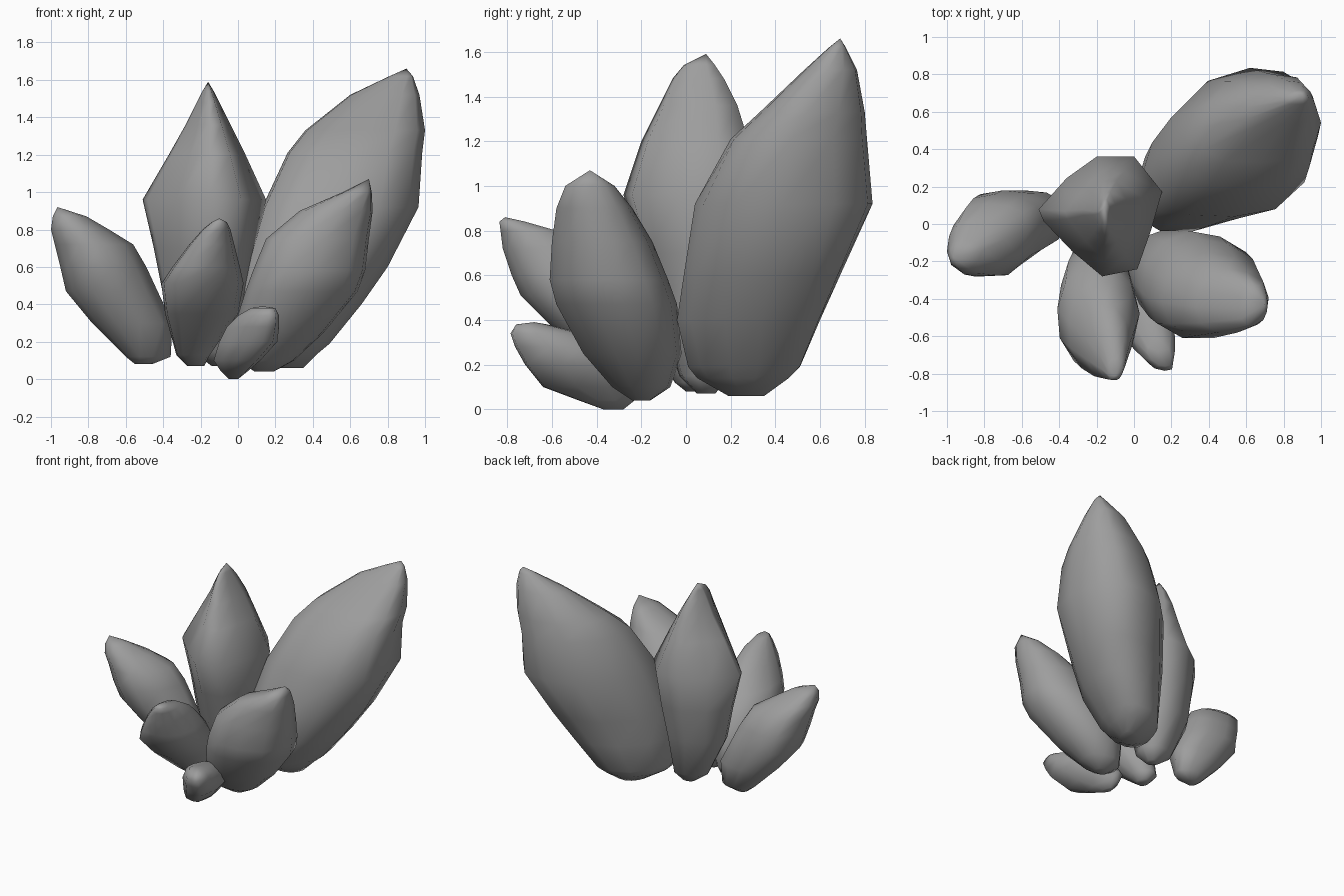
import bpy, bmesh, math

grey = bpy.data.materials.new("crystal_grey")
grey.diffuse_color = (.34, .34, .34, 1)


def crystal(name, low, high, rings, tip):
    """Stack sections (points in a -1..1 box, blending from low to high)
    in level rings (z, x0, x1, y0, y1) up to a pointed tip."""
    bm = bmesh.new()
    n = len(low)
    loops = []
    for z, x0, x1, y0, y1 in rings:
        k = min(1, 1.4 * (z - rings[0][0]) / (tip[2] - rings[0][0]))
        loop = []
        for (a, b), (c, d) in zip(low, high):
            u, v = a + (c - a) * k, b + (d - b) * k
            loop.append(bm.verts.new(((x0 + x1) / 2 + (x1 - x0) / 2 * u,
                                      (y0 + y1) / 2 + (y1 - y0) / 2 * v, z)))
        loops.append(loop)
    bm.faces.new(loops[0][::-1])
    for a, b in zip(loops, loops[1:]):
        for i in range(n):
            j = (i + 1) % n
            bm.faces.new((a[i], a[j], b[j], b[i]))
    apex = bm.verts.new(tip)
    top = loops[-1]
    for i in range(n):
        bm.faces.new((top[i], top[(i + 1) % n], apex))
    bmesh.ops.recalc_face_normals(bm, faces=bm.faces)
    me = bpy.data.meshes.new(name)
    bm.to_mesh(me)
    bm.free()
    me.materials.append(grey)
    ob = bpy.data.objects.new(name, me)
    bpy.context.collection.objects.link(ob)
    bpy.ops.object.select_all(action='DESELECT')
    ob.select_set(True)
    bpy.context.view_layer.objects.active = ob
    bpy.ops.object.shade_smooth_by_angle(angle=math.radians(75))


# Largest crystal, leaning to the back right
crystal("large_crystal",
        [(1, .3), (.93, .8), (.6, 1), (.1, 1), (-.4, .75), (-.85, .2),
         (-1, -.3), (-.95, -.8), (-.6, -1), (-.1, -1), (.5, -.75), (.88, -.2)],
        [(1, -.1), (.86, .5), (.6, .93), (.2, 1), (-.35, .85), (-.85, .35),
         (-1, -.2), (-.97, -.72), (-.6, -.97), (0, -1), (.5, -.95), (.87, -.65)],
        [(.06, .18, .35, .19, .35), (.14, .04, .43, .05, .46),
         (.19, .01, .49, .01, .51), (.40, .01, .66, -.04, .60),
         (.60, .04, .80, -.01, .69), (.92, .13, .965, .04, .835),
         (1.21, .265, .985, .20, .81), (1.33, .36, 1.0, .33, .80),
         (1.52, .60, .97, .53, .765), (1.62, .81, .935, .64, .715)],
        (.90, .69, 1.66))

# Upright middle crystal
crystal("middle_crystal",
        [(1, .3), (.55, 1), (-.06, 1), (-.75, .75), (-1, .12), (-.92, -.2),
         (-.5, -.7), (.03, -1), (.6, -.88), (.85, -.3)],
        [(1, .44), (.55, 1), (-.06, 1), (-.5, .62), (-1, .12), (-.92, -.05),
         (-.45, -.55), (.03, -1), (.6, -.88), (.82, -.2)],
        [(.07, -.14, -.05, .05, .13), (.15, -.25, .02, -.03, .20),
         (.45, -.40, .06, -.13, .28), (.70, -.45, .10, -.20, .33),
         (.96, -.51, .15, -.28, .36), (1.20, -.37, .04, -.20, .28),
         (1.36, -.28, -.04, -.12, .23), (1.48, -.22, -.10, -.06, .17),
         (1.54, -.19, -.13, -.01, .13)],
        (-.16, .09, 1.59))

# Left leaning crystal
left = [(1, .1), (.88, .6), (.45, .93), (-.1, 1), (-.6, .9), (-.93, .4),
        (-1, -.15), (-.85, -.65), (-.4, -1), (.2, -.97), (.75, -.6)]
left_top = [(1, .3), (.85, .75)] + left[2:10] + [(.75, -.45)]
crystal("left_crystal", left, left_top,
        [(.08, -.55, -.46, 0, .08), (.12, -.60, -.36, -.05, .13),
         (.30, -.78, -.35, -.16, .18), (.47, -.92, -.43, -.24, .18),
         (.60, -.95, -.49, -.28, .16), (.72, -.98, -.56, -.28, .11),
         (.80, -1.0, -.69, -.27, .02), (.87, -.99, -.81, -.24, -.09)],
        (-.965, -.18, .92))

# Front right crystal
right = [(1, .1), (.85, .6), (.4, .9), (-.1, 1), (-.6, .8), (-.93, .35),
         (-1, -.2), (-.86, -.7), (-.4, -1), (.15, -1), (.7, -.75), (.95, -.35)]
crystal("front_right_crystal", right, right,
        [(.04, .09, .19, -.24, -.16), (.10, 0, .30, -.33, -.07),
         (.25, -.03, .46, -.46, -.02), (.47, .04, .64, -.58, -.04),
         (.58, .08, .68, -.61, -.08), (.75, .15, .70, -.60, -.15),
         (.90, .33, .72, -.58, -.24), (1.0, .56, .715, -.54, -.32)],
        (.70, -.43, 1.07))

# Front left crystal
front = [(1, 0), (.8, .6), (.3, 1), (-.3, 1), (-.8, .65), (-1, .1),
         (-.94, -.5), (-.6, -.97), (.1, -1), (.55, -.85), (.87, -.5)]
crystal("front_left_crystal", front, front,
        [(.07, -.27, -.18, -.22, -.12), (.13, -.33, -.15, -.30, -.08),
         (.35, -.39, 0, -.58, -.12), (.51, -.41, .03, -.74, -.22),
         (.60, -.35, .01, -.78, -.31), (.72, -.26, -.02, -.82, -.44),
         (.80, -.19, -.04, -.83, -.58), (.84, -.14, -.06, -.835, -.72)],
        (-.10, -.81, .86))

# Small crystal at the front
small = [(1, -.3), (.8, .3), (.3, .85), (-.15, 1), (-.6, .9), (-.93, .45),
         (-1, 0), (-.6, -.55), (0, -.92), (.5, -1), (.85, -.95)]
crystal("small_crystal", small, small,
        [(.0, -.05, 0, -.37, -.28), (.04, -.09, .05, -.48, -.23),
         (.10, -.13, .12, -.64, -.20), (.20, -.10, .21, -.72, -.24),
         (.28, -.06, .22, -.765, -.32), (.34, 0, .22, -.785, -.46),
         (.38, .07, .20, -.76, -.62)], (.13, -.68, .39))
